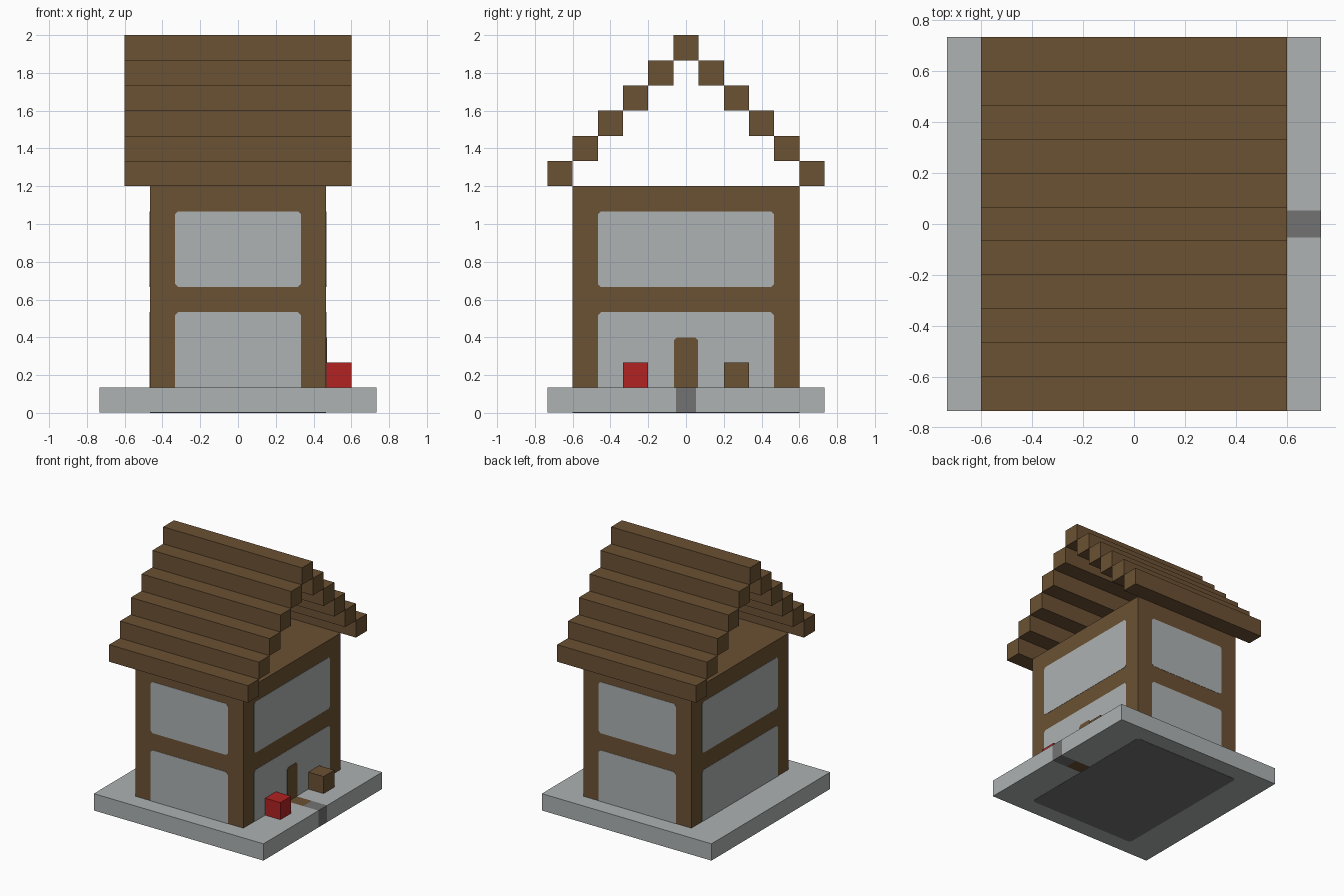
import bpy, bmesh
from math import pi
from mathutils import Matrix, Vector

U = 2 / 15      # one block
SKIN = 0.002    # thickness of painted plates

cube = bpy.data.objects.get("Cube")
if cube:
    bpy.data.objects.remove(cube, do_unlink=True)


def linear(c):
    c /= 255
    return c / 12.92 if c <= 0.04045 else ((c + 0.055) / 1.055) ** 2.4


def material(name, *rgb):
    mat = bpy.data.materials.new(name)
    mat.use_nodes = True
    color = [linear(c) for c in rgb] + [1]
    mat.diffuse_color = color
    mat.node_tree.nodes["Principled BSDF"].inputs["Base Color"].default_value = color
    return mat


wood = material("brown wood", 107, 81, 51)
stone = material("light grey stone", 174, 178, 178)
paving = material("dark grey paving", 114, 114, 114)
red = material("red paint", 178, 34, 34)


def finish(name, bm, *mats):
    bmesh.ops.recalc_face_normals(bm, faces=bm.faces)
    mesh = bpy.data.meshes.new(name)
    bm.to_mesh(mesh)
    bm.free()
    for mat in mats:
        mesh.materials.append(mat)
    obj = bpy.data.objects.new(name, mesh)
    bpy.context.collection.objects.link(obj)
    return obj


def box_mesh(size, center):
    bm = bmesh.new()
    bmesh.ops.create_cube(bm, size=1)
    bmesh.ops.scale(bm, vec=size, verts=bm.verts)
    bmesh.ops.translate(bm, vec=center, verts=bm.verts)
    return bm


def box(name, mat, size, center):
    return finish(name, box_mesh(size, center), mat)


def plate(name, mat, width, low, high, matrix, round_bottom=True):
    """Thin panel with clipped corners, lying in local x/y and facing local z."""
    w, c = width / 2, 0.016
    b = c if round_bottom else 0
    outline = [(-w + b, low), (w - b, low), (w, low + b), (w, high - c),
               (w - c, high), (-w + c, high), (-w, high - c), (-w, low + b)]
    bm = bmesh.new()
    face = bm.faces.new([bm.verts.new((x, y, 0)) for x, y in outline])
    out = bmesh.ops.extrude_face_region(bm, geom=[face])["geom"]
    bmesh.ops.translate(bm, vec=(0, 0, SKIN),
                        verts=[v for v in out if isinstance(v, bmesh.types.BMVert)])
    bmesh.ops.remove_doubles(bm, verts=bm.verts, dist=1e-5)
    bm.transform(matrix)
    return finish(name, bm, mat)


def wall_matrix(turn, distance):
    return (Matrix.Rotation(turn, 4, "Z") @ Matrix.Translation((0, -distance, 0))
            @ Matrix.Rotation(pi / 2, 4, "X"))


# Foundation slab, with the path and doorstep cut through it
path_half = 0.4 * U
bm = box_mesh((11 * U, 11 * U, U - SKIN), (0, 0, (U + SKIN) / 2))
cuts = [((3.5 * U, 0, 0), (1, 0, 0)), ((4.5 * U, 0, 0), (1, 0, 0)),
        ((0, -path_half, 0), (0, 1, 0)), ((0, path_half, 0), (0, 1, 0))]
for point, normal in cuts:
    bmesh.ops.bisect_plane(bm, geom=bm.verts[:] + bm.edges[:] + bm.faces[:],
                           plane_co=point, plane_no=normal)
for face in bm.faces:
    mid = face.calc_center_median()
    if abs(mid.y) < path_half and mid.x > 3.5 * U:
        face.material_index = 1 if mid.x > 4.5 * U else 2
finish("foundation", bm, stone, paving, wood)

# Dark floor underside beneath the house
plate("floor_underside", paving, 7 * U, -4.5 * U, 4.5 * U,
      Matrix.Translation((0, 0, SKIN)) @ Matrix.Rotation(pi, 4, "X"))

# House body with two grey panels on every wall
box("house_body", wood, (7 * U, 9 * U, 8 * U), (0, 0, 5 * U))
walls = {"front": (0, 4.5, 5), "left": (pi / 2, 3.5, 7),
         "back": (pi, 4.5, 5), "right": (-pi / 2, 3.5, 7)}
for side, (turn, distance, width) in walls.items():
    m = wall_matrix(turn, distance * U)
    plate(side + "_lower_panel", stone, width * U, U, 4 * U, m, False)
    plate(side + "_upper_panel", stone, width * U, 5 * U, 8 * U, m)

# Door on top of the lower panel
plate("door", wood, 0.95 * U, U, 3 * U, wall_matrix(pi / 2, 3.5 * U + SKIN), False)

# Crates beside the door
box("red_crate", red, (U, U, U), (4 * U, -2 * U, 1.5 * U))
box("wooden_crate", wood, (U, U, U), (4 * U, 2 * U, 1.5 * U))

# Stepped roof beams rising to the ridge
for step in range(5):
    for side, sign in (("front", -1), ("back", 1)):
        box(f"{side}_roof_beam_{step + 1}", wood, (9 * U, U, U),
            (0, sign * (5 - step) * U, (9.5 + step) * U))
box("roof_ridge", wood, (9 * U, U, U), (0, 0, 14.5 * U))
